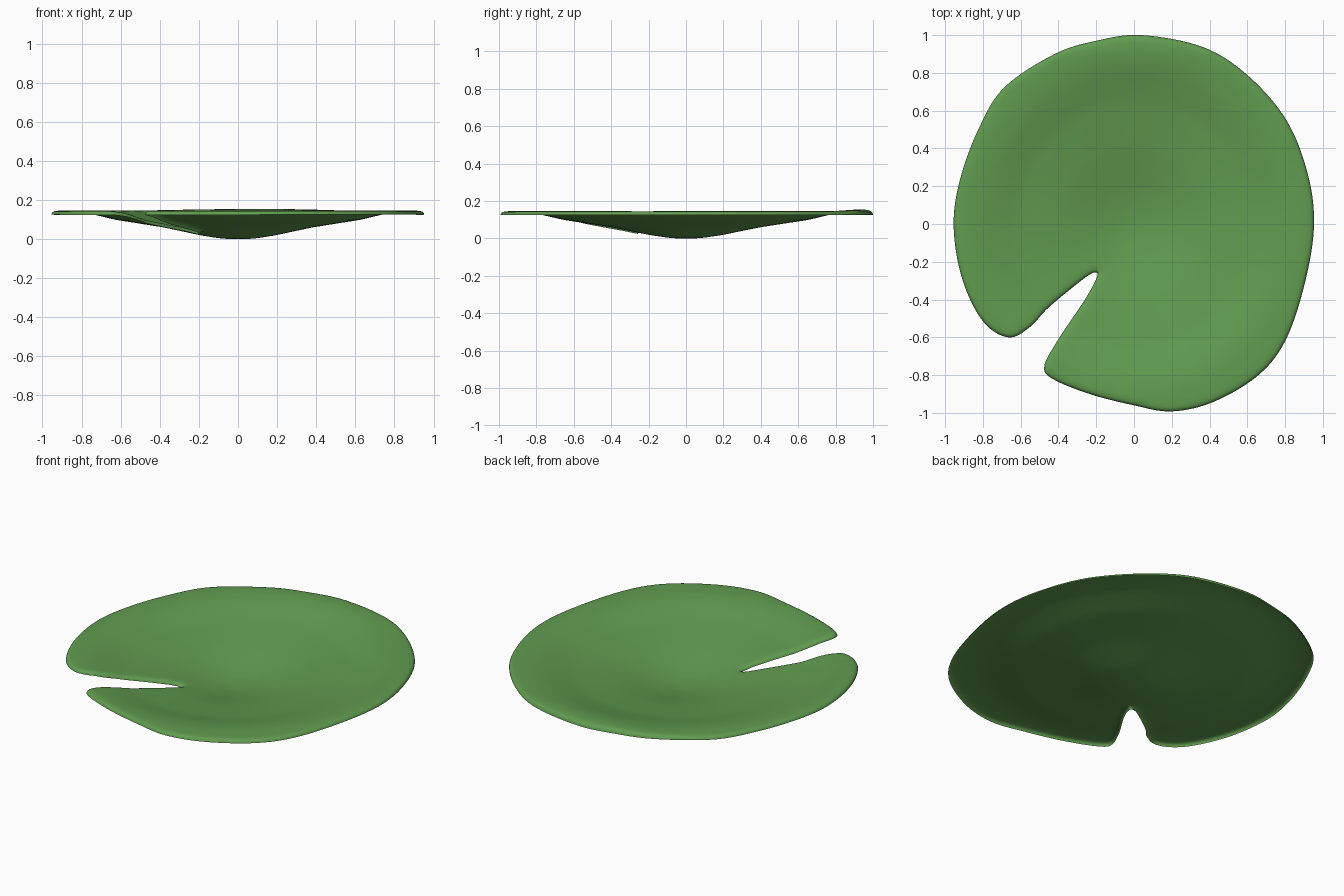
import bpy, bmesh, math
from mathutils import Vector
from mathutils.geometry import delaunay_2d_cdt

if "Cube" in bpy.data.objects:
    bpy.data.objects.remove(bpy.data.objects["Cube"])

# Leaf outline seen from above, counter-clockwise, with the notch at front left
OUTLINE = [(.04, 1), (-.2, .97), (-.42, .90), (-.685, .725), (-.82, .51), (-.92, .24),
           (-.955, -.01), (-.91, -.29), (-.80, -.515), (-.665, -.60), (-.55, -.545),
           (-.45, -.44), (-.26, -.285), (-.2, -.257), (-.2, -.29), (-.26, -.40),
           (-.41, -.625), (-.475, -.755), (-.43, -.82), (-.235, -.90), (0, -.96),
           (.2, -.992), (.425, -.94), (.665, -.795), (.81, -.60), (.91, -.29),
           (.953, 0), (.92, .265), (.81, .545), (.61, .78), (.37, .935)]
# Dish profile: radius, height
PROFILE = [(0, 0), (.05, 0), (.1, .004), (.2, .019), (.3, .040), (.4, .060), (.55, .083),
           (.65, .098), (.75, .121), (.82, .136), (.9, .145), (1.2, .146)]
# Curled rim: distance in from the edge, share of the drop
RIM = [(0, 1), (.002, .7), (.006, .42), (.012, .22), (.022, .08), (.04, 0)]


def spline(pts, steps):
    n, out = len(pts), []
    for i in range(n):
        a, b, c, d = (Vector(pts[(i + k) % n]) for k in (-1, 0, 1, 2))
        for s in range(steps):
            t = s / steps
            out.append(b + (c - a) * t / 2 + (2 * a - 5 * b + 4 * c - d) * t * t / 2
                       + (3 * b - a - 3 * c + d) * t ** 3 / 2)
    return out


def dish(p):
    r = math.hypot(p.x / .96, p.y)
    for (r0, z0), (r1, z1) in zip(PROFILE, PROFILE[1:]):
        if r <= r1:
            return z0 + (z1 - z0) * (r - r0) / (r1 - r0)
    return PROFILE[-1][1]


def back_lip(p):
    return .009 * math.exp(-((p.y - .92) / .12) ** 2 - ((p.x - .08) / .45) ** 2)


def inside(p, loop):
    hit = False
    for a, b in zip(loop, loop[1:] + loop[:1]):
        if (a.y > p.y) != (b.y > p.y) and p.x < a.x + (b.x - a.x) * (p.y - a.y) / (b.y - a.y):
            hit = not hit
    return hit


edge = spline(OUTLINE, 8)
n = len(edge)
normals = []
for i in range(n):
    t = (edge[(i + 1) % n] - edge[i - 1]).normalized()
    normals.append(Vector((-t.y, t.x)))

bm = bmesh.new()
# Rim rings
rings = []
for d, drop in RIM:
    ring = []
    for p, nm in zip(edge, normals):
        q = p + nm * d
        lip = back_lip(q)
        ring.append(bm.verts.new((q.x, q.y, dish(q) + lip - drop * (.021 + lip))))
    rings.append(ring)
for a, b in zip(rings, rings[1:]):
    for i in range(n):
        j = (i + 1) % n
        bm.faces.new((a[i], a[j], b[j], b[i]))

# Dished middle
loop = [v.co.xy for v in rings[-1]]
pts = list(loop)
step = .035
for iy in range(-33, 34):
    for ix in range(-29, 30):
        p = Vector(((ix + .5 * (iy % 2)) * step, iy * step * .87))
        if inside(p, loop) and min((p - q).length_squared for q in loop) > .0004:
            pts.append(p)
co, _, tris, *_ = delaunay_2d_cdt(pts, [], [list(range(n))], 1, 1e-6)
verts = [bm.verts.new((p.x, p.y, dish(p) + back_lip(p))) for p in co]
for f in tris:
    bm.faces.new([verts[i] for i in f])
bmesh.ops.remove_doubles(bm, verts=bm.verts, dist=1e-5)
bmesh.ops.delete(bm, geom=[v for v in bm.verts if not v.link_faces], context='VERTS')
for f in bm.faces:
    f.smooth = True
    if f.normal.z < 0 and f.calc_center_median().z > 1:
        f.normal_flip()
bm.normal_update()

mesh = bpy.data.meshes.new("lily_pad")
bm.to_mesh(mesh)
bm.free()
pad = bpy.data.objects.new("lily_pad", mesh)
bpy.context.collection.objects.link(pad)
mat = bpy.data.materials.new("leaf_green")
mat.diffuse_color = (.12, .33, .08, 1)
mat.use_nodes = True
mat.node_tree.nodes["Principled BSDF"].inputs["Base Color"].default_value = mat.diffuse_color
mesh.materials.append(mat)
